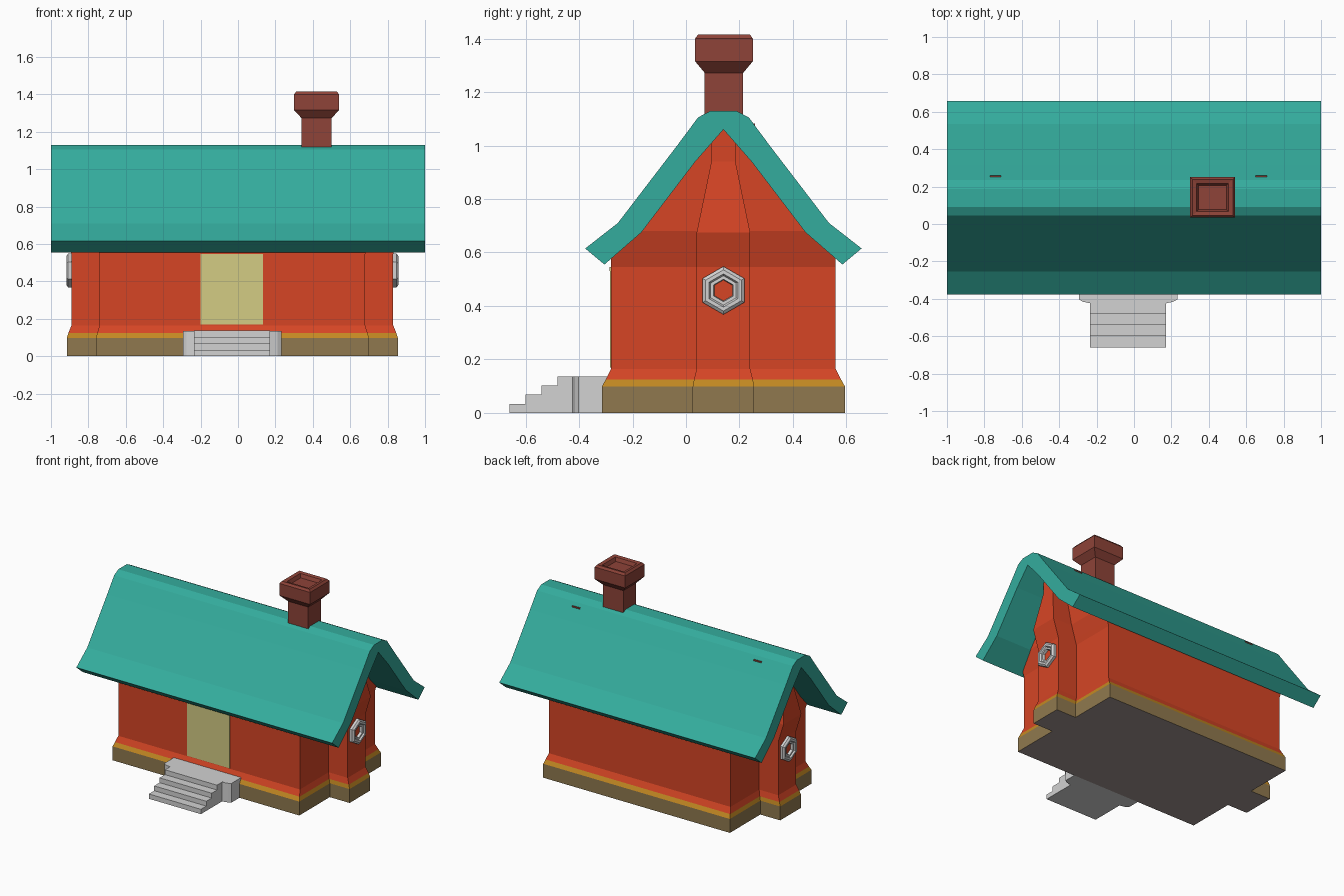
import bpy, bmesh, math

if "Cube" in bpy.data.objects:
    bpy.data.objects.remove(bpy.data.objects["Cube"])

CX, CY = -0.03, 0.14   # house centre


def mat(name, rgb):
    m = bpy.data.materials.new(name)
    lin = [(c / 255 / 12.92) if c < 11 else ((c / 255 + 0.055) / 1.055) ** 2.4 for c in rgb]
    m.diffuse_color = (*lin, 1)
    m.use_nodes = True
    m.node_tree.nodes["Principled BSDF"].inputs["Base Color"].default_value = m.diffuse_color
    return m


TEAL = mat("teal roof", (52, 172, 157))
RED = mat("orange red wall", (214, 69, 37))
BROWN = mat("brown base", (144, 121, 78))
GOLD = mat("gold trim", (196, 137, 34))
GREY = mat("light grey stone", (210, 210, 210))
DOOR = mat("pale yellow door", (212, 204, 132))
BRICK = mat("dark red brick", (142, 67, 56))
FLOOR = mat("grey underside", (160, 147, 143))


def make(name, bm, mats, rule=None):
    bmesh.ops.recalc_face_normals(bm, faces=bm.faces)
    bm.normal_update()
    if rule:
        for f in bm.faces:
            f.material_index = rule(f)
    me = bpy.data.meshes.new(name)
    bm.to_mesh(me)
    bm.free()
    for m in mats:
        me.materials.append(m)
    ob = bpy.data.objects.new(name, me)
    bpy.context.collection.objects.link(ob)
    return ob


def skin(bm, rings, caps=True, closed=False):
    """Bridge equal-length rings of points with quads."""
    vs = [[bm.verts.new(p) for p in r] for r in rings]
    n = len(vs[0])
    pairs = list(zip(vs, vs[1:])) + ([(vs[-1], vs[0])] if closed else [])
    for a, b in pairs:
        for i in range(n):
            j = (i + 1) % n
            bm.faces.new((a[i], a[j], b[j], b[i]))
    if caps and not closed:
        bm.faces.new(vs[0])
        bm.faces.new(vs[-1])


def tower(name, levels, cx, cy, mats, rule=None):
    """Stack of rectangles: (z, half x, half y)."""
    bm = bmesh.new()
    skin(bm, [[(cx + sx * hx, cy + sy * hy, z) for sx, sy in ((-1, -1), (1, -1), (1, 1), (-1, 1))]
              for z, hx, hy in levels])
    return make(name, bm, mats, rule)


def extrude(name, pts, a, b, place, mats):
    """Prism of a 2D outline between a and b."""
    bm = bmesh.new()
    skin(bm, [[place(p, t) for p in pts] for t in (a, b)])
    return make(name, bm, mats)


# walls: brown base, gold trim, red above, grey underside
def wall_rule(f):
    z = f.calc_center_median().z
    if z < 0.01:
        return 3
    return 1 if z < 0.099 else 2 if z < 0.124 else 0


WALL = [RED, BROWN, GOLD, FLOOR]
tower("main_walls", [(0, .73, .455), (.098, .73, .455), (.125, .722, .44), (.165, .71, .42),
                     (.545, .71, .42), (.585, .722, .42), (.68, .75, .315), (.945, .75, .11),
                     (1.065, .75, .004)], CX, CY, WALL, wall_rule)
tower("gable_bays", [(0, .885, .115), (.098, .885, .115), (.125, .876, .11), (.165, .86, .1),
                     (.545, .86, .1), (.675, .90, .1), (.94, .86, .045), (1.07, .86, .045)],
      CX, CY, WALL, wall_rule)

# roof: bent shell, mirrored about the ridge
outer = [(.517, .615), (.395, .71), (.173, 1.0), (.095, 1.105), (.048, 1.13)]
inner = [(0.0, 1.06), (.105, .94), (.307, .675), (.445, .555)]
right = outer[::-1]
outline = ([(-d, z) for d, z in outer] + right + inner[::-1]
           + [(-d, z) for d, z in inner[1:]])
extrude("roof", outline, -1, 1, lambda p, t: (t, CY + p[0], p[1]), [TEAL])

# small beam ends poking through the back slope
for x in (-.74, .68):
    tower("beam_end", [(1.03, .03, .008), (1.083, .03, .008)], x, .25, [BRICK])

# chimney with flared cap and shallow flue
tower("chimney", [(.98, .08, .072), (1.272, .08, .072), (1.315, .12, .108), (1.40, .12, .108),
                  (1.415, .108, .097), (1.41, .085, .075), (1.385, .075, .065)],
      .42, .142, [BRICK])

# door plate
tower("door", [(.17, .167, .004), (.53, .167, .004)], -.0325, -.281, [DOOR])
tower("door_lintel", [(.53, .167, .005), (.546, .167, .005)], -.0325, -.281, [DOOR])

# stairs: side profile extruded across, plus a chamfered landing
steps = [(-.40, 0), (-.66, 0)]
for i in range(4):
    y, z = -.66 + .06 * i, .034 * (i + 1)
    steps += [(y, z), (y + .06 if i < 3 else -.40, z)]
extrude("stairs", steps, -.235, .172, lambda p, t: (t, p[0], p[1]), [GREY])
landing = [(-.295, -.28), (-.295, -.402), (-.275, -.415), (-.235, -.424),
           (.172, -.424), (.212, -.415), (.232, -.402), (.232, -.28)]
extrude("landing", landing, 0, .1355, lambda p, t: (p[0], p[1], t), [GREY])

# hexagonal window frames on both gable bays
frame = [(.09, -.005), (.09, .018), (.077, .028), (.062, .028), (.055, .018), (.042, .018), (.038, -.005)]
for side in (-1, 1):
    bm = bmesh.new()
    skin(bm, [[(CX + side * (.86 + d), CY + r * math.sin(k * math.pi / 3),
                .458 + r * math.cos(k * math.pi / 3)) for k in range(6)] for r, d in frame],
         closed=True)
    make("window_frame", bm, [GREY])
